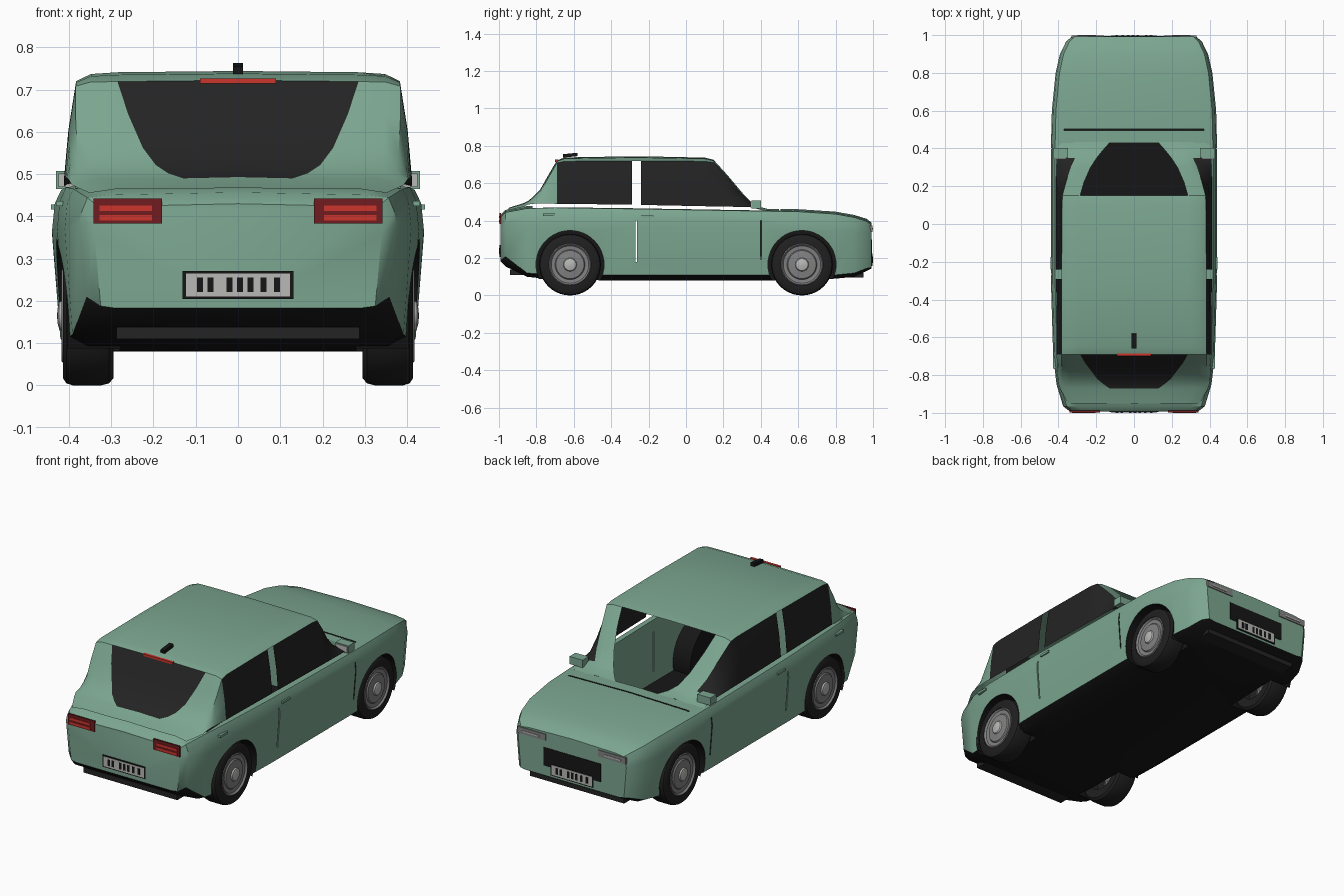
import bpy, bmesh, math
from mathutils import Matrix, Vector

if "Cube" in bpy.data.objects:
    bpy.data.objects.remove(bpy.data.objects["Cube"])


def material(name, r, g, b):
    m = bpy.data.materials.new(name)
    m.use_nodes = True
    m.diffuse_color = (r, g, b, 1)
    node = next(n for n in m.node_tree.nodes if n.type == 'BSDF_PRINCIPLED')
    node.inputs["Base Color"].default_value = (r, g, b, 1)
    node.inputs["Roughness"].default_value = 0.6
    return m


GREEN = material("sage green paint", 0.2, 0.38, 0.28)
BLACK = material("black trim", 0.008, 0.008, 0.008)
GLASS = material("dark glass", 0.017, 0.017, 0.017)
TYRE = material("tyre rubber", 0.014, 0.014, 0.014)
RIM = material("rim grey", 0.22, 0.22, 0.22)
SILVER = material("light silver", 0.48, 0.48, 0.47)
DARK_RED = material("dark red lens", 0.16, 0.012, 0.014)
RED = material("bright red lens", 0.6, 0.035, 0.025)


def finish(name, bm, mats, smooth=True, recalc=True):
    if recalc:
        bmesh.ops.recalc_face_normals(bm, faces=bm.faces[:])
    me = bpy.data.meshes.new(name)
    bm.to_mesh(me)
    bm.free()
    ob = bpy.data.objects.new(name, me)
    bpy.context.collection.objects.link(ob)
    for m in mats:
        me.materials.append(m)
    if smooth:
        smooth_by_angle(ob)
    return ob


def select(ob):
    bpy.ops.object.select_all(action='DESELECT')
    ob.select_set(True)
    bpy.context.view_layer.objects.active = ob


def smooth_by_angle(ob):
    select(ob)
    bpy.ops.object.shade_smooth_by_angle(angle=math.radians(35))


def box(name, x, y, z, mats, tilt=0):
    """Box from (low, high) ranges, optionally tilted about x."""
    bm = bmesh.new()
    bmesh.ops.create_cube(bm, size=1)
    mid = Vector([(a + b) / 2 for a, b in (x, y, z)])
    size = [b - a for a, b in (x, y, z)]
    bm.transform(Matrix.Translation(mid) @ Matrix.Rotation(tilt, 4, 'X') @ Matrix.Diagonal((*size, 1)))
    return finish(name, bm, mats, smooth=False)


def span(s, a, b):
    return tuple(sorted((s * a, s * b)))


def loft(bm, rings, closed, pick):
    """Skin rings of points; pick(station, segment) gives a material or None for a gap."""
    rows = [[bm.verts.new(p) for p in r] for r in rings]
    n = len(rows[0])
    for j in range(len(rows) - 1):
        for k in range(n if closed else n - 1):
            mat = pick(j, k)
            if mat is not None:
                q = (k + 1) % n
                f = bm.faces.new((rows[j][k], rows[j][q], rows[j + 1][q], rows[j + 1][k]))
                f.material_index = mat
    return rows


# Lower body: y, half width, top, skirt line, bottom
HULL = [(-.992, .34, .43, .188, .183), (-.965, .375, .457, .21, .155), (-.85, .41, .478, .12, .1),
        (-.7, .428, .482, .11, .083), (-.3, .44, .476, .11, .08), (.4, .44, .464, .11, .08),
        (.6, .435, .461, .11, .083), (.8, .415, .448, .11, .09), (.9, .392, .43, .12, .1),
        (.965, .36, .41, .145, .13), (.992, .33, .39, .15, .145)]
rings = []
for y, w, t, s, b in HULL:
    half = [(0, b), (w * .85, b), (w * .955, s), (w, s + .7 * (t - s)), (w * .985, t - .045),
            (w * .95, t - .013), (w * .8, t - .006), (0, t)]
    ring = half + [(-x, z) for x, z in half[-2:0:-1]]
    rings.append([(x, y, z) for x, z in ring])
bm = bmesh.new()
rows = loft(bm, rings, True, lambda j, k: 1 if min(k, 13 - k) < 2 else 0)
bm.faces.new(rows[0])
bm.faces.new(rows[-1])
body = finish("lower_body", bm, [GREEN, BLACK], smooth=False)


def cut(target, cutter, rule):
    """Subtract a cutter; rule(face) picks the slot of the cut faces."""
    for f in cutter.data.polygons:
        f.material_index = rule(f)
    mod = target.modifiers.new("cut", 'BOOLEAN')
    mod.operation = 'DIFFERENCE'
    mod.solver = 'EXACT'
    mod.object = cutter
    select(target)
    bpy.ops.object.modifier_apply(modifier=mod.name)
    bpy.data.objects.remove(cutter)


SLOTS = [GREEN, BLACK]
# Hollow cabin with a dark floor
cut(body, box("cutter", (-.385, .385), (-.82, .43), (.12, .7), SLOTS),
    lambda f: 1 if f.center.z < .13 else 0)
# Door and bonnet seams
cut(body, box("cutter", (-1, 1), (-.269, -.261), (.18, .4), SLOTS), lambda f: 0)
cut(body, box("cutter", (-.37, .37), (.496, .504), (.445, .6), SLOTS), lambda f: 1)
for s in (1, -1):
    cut(body, box("cutter", span(s, .42, .6), (.397, .403), (.19, .4), SLOTS), lambda f: 1)

# Wheel arches, liners and wheels
WHEEL_Z, ARCH = .165, .182
TYRE_PROFILE = [(.1, .3), (.148, .295), (.16, .305), (.165, .325), (.165, .39), (.16, .406), (.148, .414), (.113, .414)]
RIM_PROFILE = [(.113, .412), (.108, .417), (.1, .408), (.08, .406), (.075, .412), (.036, .416)]
HUB_PROFILE = [(.036, .416), (.032, .423), (.018, .427), (.001, .428)]


def lathe(name, profile, s, y, mat, steps=40):
    bm = bmesh.new()
    ring = [[(s * x, y + r * math.cos(a), WHEEL_Z + r * math.sin(a))
             for a in (2 * math.pi * i / steps for i in range(steps))] for r, x in profile]
    loft(bm, ring, True, lambda j, k: 0)
    return finish(name, bm, [mat])


for s, side in ((1, "left"), (-1, "right")):
    for y, end in ((-.62, "tail"), (.62, "nose")):
        bm = bmesh.new()
        bmesh.ops.create_cone(bm, cap_ends=True, segments=48, radius1=ARCH, radius2=ARCH, depth=.24)
        bm.transform(Matrix.Translation((s * .4, y, WHEEL_Z)) @ Matrix.Rotation(math.pi / 2, 4, 'Y'))
        cut(body, finish("cutter", bm, SLOTS, smooth=False), lambda f: 1)

        angles = [math.radians(-25 + 230 * i / 30) for i in range(31)]
        arcs = [[(s * x, y + (ARCH + .002) * math.cos(a), WHEEL_Z + (ARCH + .002) * math.sin(a))
                 for a in angles] for x in (.278, .405)]
        bm = bmesh.new()
        rows = loft(bm, arcs, False, lambda j, k: 0)
        bm.faces.new(rows[0])
        finish(f"{end}_{side}_arch_liner", bm, [BLACK])

        lathe(f"{end}_{side}_tyre", TYRE_PROFILE, s, y, TYRE)
        lathe(f"{end}_{side}_rim", RIM_PROFILE, s, y, RIM)
        lathe(f"{end}_{side}_hub", HUB_PROFILE, s, y, SILVER)
smooth_by_angle(body)

# Cabin: y, roof height, belt half width, belt height, edge half width, edge height, window half width
CABIN = [(-.95, .468, .35, .455, .32, .46, .12), (-.87, .493, .392, .474, .36, .482, .13),
         (-.845, .505, .4, .486, .368, .494, .165), (-.82, .525, .403, .49, .375, .51, .195),
         (-.78, .565, .406, .491, .38, .55, .225), (-.735, .645, .408, .491, .384, .63, .26),
         (-.69, .722, .41, .49, .384, .708, .285), (-.65, .738, .41, .49, .383, .717, .285),
         (-.29, .744, .412, .485, .383, .72, .285), (-.24, .744, .412, .484, .383, .72, .285),
         (.1, .737, .412, .477, .381, .717, .285), (.15, .725, .412, .476, .379, .71, .285),
         (.22, .648, .412, .475, .36, .635, .265), (.3, .553, .411, .473, .335, .543, .23),
         (.35, .499, .41, .472, .312, .493, .197), (.39, .476, .408, .46, .3, .471, .165),
         (.435, .464, .4, .449, .28, .461, .125)]
rings = []
for y, t, xb, zb, xe, ze, w in CABIN:
    half = [(xb, zb), ((xb + xe) / 2 + .004, (zb + ze) / 2), (xe, ze),
            (xe - .035, ze + .7 * (t - ze)), (w, t - .003), (0, t)]
    rings.append([(x, y, z) for x, z in half + [(-x, z) for x, z in half[-2::-1]]])


def cabin_cell(j, k):
    y = (CABIN[j][0] + CABIN[j + 1][0]) / 2
    k = min(k, 9 - k)
    if k < 2 and -.69 < y < .36:                 # side glass with open centre gap
        return None if -.29 < y < -.24 else 1
    if k == 4 and y > .15:                       # open windscreen
        return None
    return 1 if k == 4 and -.87 < y < -.69 else 0


bm = bmesh.new()
loft(bm, rings, False, cabin_cell)
bm.normal_update()
if sum(f.normal.z for f in bm.faces) < 0:
    bmesh.ops.reverse_faces(bm, faces=bm.faces[:])
finish("cabin_shell", bm, [GREEN, GLASS], recalc=False)

# Lamps, mirrors and handles on both sides
for s, side in ((1, "left"), (-1, "right")):
    box(f"{side}_tail_lamp", span(s, .18, .342), (-.997, -.988), (.383, .442), [DARK_RED])
    for z in (.39, .413):
        box(f"{side}_tail_lamp_bar", span(s, .203, .328), (-1, -.993), (z, z + .013), [RED])
    box(f"{side}_headlamp", span(s, .16, .33), (.985, .997), (.34, .375), [RIM])
    box(f"{side}_headlamp_strip", span(s, .2, .3), (.99, 1), (.352, .36), [SILVER])
    box(f"{side}_mirror", span(s, .35, .43), (.35, .402), (.465, .507), [GREEN])
    box(f"{side}_mirror_glass", span(s, .36, .425), (.345, .352), (.47, .502), [SILVER])
    for y, z, depth in ((-.765, .425, .43), (-.24, .416, .442)):
        box(f"{side}_door_handle", span(s, depth - .02, depth), (y, y + .065), (z, z + .012), [GREEN])

# Registration plates with plain bars
for s, end, z in ((-1, "tail", .238), (1, "nose", .19)):
    box(f"{end}_plate_frame", (-.131, .131), span(s, .988, .996), (z - .033, z + .033), [BLACK])
    box(f"{end}_plate", (-.123, .123), span(s, .99, .998), (z - .027, z + .027), [SILVER])
    for x in (-.09, -.065, -.02, .005, .03, .06, .092):
        box(f"{end}_plate_bar", (s * -x - .007, s * -x + .007), span(s, .993, 1), (z - .017, z + .017), [BLACK])

# Grille, bumper lips, brake lamp and roof fin
box("grille", (-.175, .175), (.985, .995), (.2, .3), [BLACK])
box("tail_bumper_lip", (-.287, .287), (-.94, -.87), (.11, .138), [GLASS])
box("nose_bumper_lip", (-.287, .287), (.87, .95), (.095, .12), [GLASS])
box("high_brake_lamp", (-.09, .09), (-.7, -.685), (.714, .726), [RED])
box("roof_fin", (-.012, .012), (-.658, -.58), (.741, .759), [BLACK], tilt=.1)
